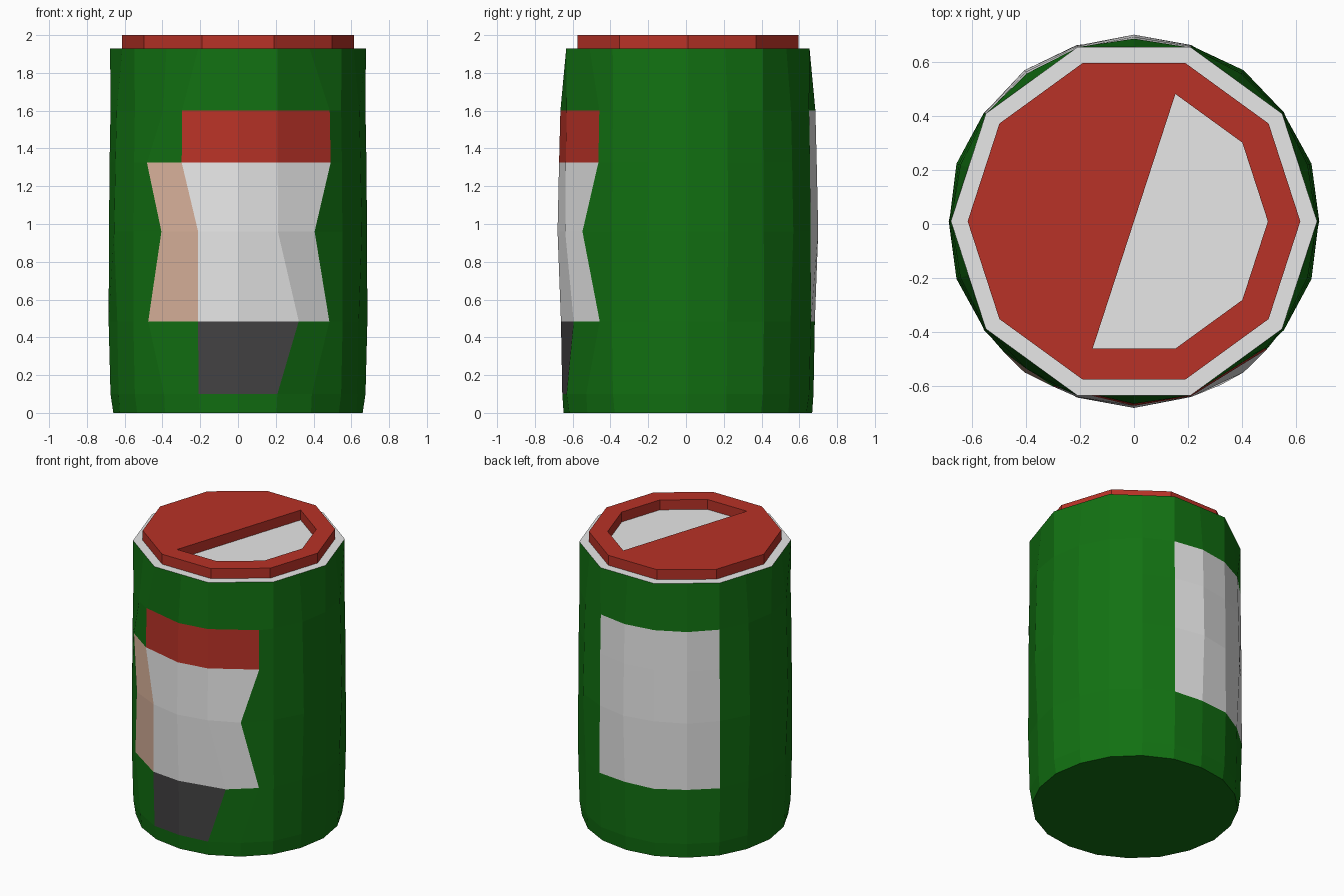
import bpy
import bmesh
from math import radians, cos, sin

cube = bpy.data.objects.get("Cube")
if cube:
    bpy.data.objects.remove(cube, do_unlink=True)


def material(name, rgb):
    m = bpy.data.materials.new(name)
    m.use_nodes = True
    m.diffuse_color = (*rgb, 1)
    m.node_tree.nodes["Principled BSDF"].inputs["Base Color"].default_value = (*rgb, 1)
    return m


green = material("green", (0.006, 0.165, 0.006))
white = material("white", (0.8, 0.8, 0.8))
red = material("red", (0.48, 0.032, 0.02))
skin = material("beige", (0.72, 0.46, 0.34))
dark = material("charcoal", (0.056, 0.054, 0.056))

CENTRE_Y = 0.01
RIM_Z = 1.93


def polar(radius, degrees, z):
    a = radians(degrees)
    return (radius * cos(a), radius * sin(a) + CENTRE_Y, z)


def finish(bm, name, materials):
    mesh = bpy.data.meshes.new(name)
    bm.to_mesh(mesh)
    bm.free()
    for m in materials:
        mesh.materials.append(m)
    obj = bpy.data.objects.new(name, mesh)
    bpy.context.collection.objects.link(obj)
    return obj


# Can body: rings as (height, radius of even columns, radius of odd columns)
SIDES = 20
STEP = 360 / SIDES
RINGS = [(0, 0.66, 0.658), (0.1, 0.675, 0.665), (0.485, 0.685, 0.672), (0.96, 0.683, 0.69),
         (1.325, 0.68, 0.682), (1.6, 0.675, 0.675), (RIM_Z, 0.677, 0.644)]
# Label corners pull some ring points sideways: (ring, column) -> degrees
SHIFT = {(2, 13): -9, (4, 13): -9, (4, 14): -8, (5, 14): -8,
         (2, 16): 10, (2, 17): 10, (4, 17): 10, (5, 17): 10}


def panel_colour(row, col):
    """Material slot of a side face from its row and column."""
    if 4 <= col <= 7 and 2 <= row <= 4:
        return 1                                   # back label
    if 14 <= col <= 16 and row == 4:
        return 2                                   # front band
    if 13 <= col <= 16 and row in (2, 3):
        return 3 if col == 13 else 1               # front label
    if col in (14, 15) and row == 1:
        return 4                                   # dark patch
    return 0


bm = bmesh.new()
rings = []
for r, (z, even, odd) in enumerate(RINGS):
    rings.append([bm.verts.new(polar(odd if c % 2 else even, c * STEP + SHIFT.get((r, c), 0), z))
                  for c in range(SIDES)])
for r in range(len(RINGS) - 1):
    for c in range(SIDES):
        n = (c + 1) % SIDES
        face = bm.faces.new((rings[r][c], rings[r][n], rings[r + 1][n], rings[r + 1][c]))
        face.material_index = panel_colour(r, c)
bm.faces.new(rings[0][::-1])
bm.faces.new(rings[-1]).material_index = 1
finish(bm, "can_body", [green, white, red, skin, dark])

# Lid: ten-sided plate with a half-decagon opening, solid down to the rim
bm = bmesh.new()
outlines = [[polar(0.615, 36 * i, RIM_Z) for i in range(10)],
            [polar(0.495, 36 * i, RIM_Z) for i in range(-3, 3)]]
edges = []
for points in outlines:
    vs = [bm.verts.new(p) for p in points]
    edges += [bm.edges.new((v, vs[i - 1])) for i, v in enumerate(vs)]
bmesh.ops.triangle_fill(bm, edges=edges, use_beauty=True, normal=(0, 0, 1))
plate = bm.faces[:]
raised = bmesh.ops.extrude_face_region(bm, geom=plate, use_keep_orig=True)["geom"]
top_verts = [g for g in raised if isinstance(g, bmesh.types.BMVert)]
bmesh.ops.translate(bm, verts=top_verts, vec=(0, 0, 2 - RIM_Z))
bmesh.ops.recalc_face_normals(bm, faces=bm.faces[:])
finish(bm, "lid", [red])
